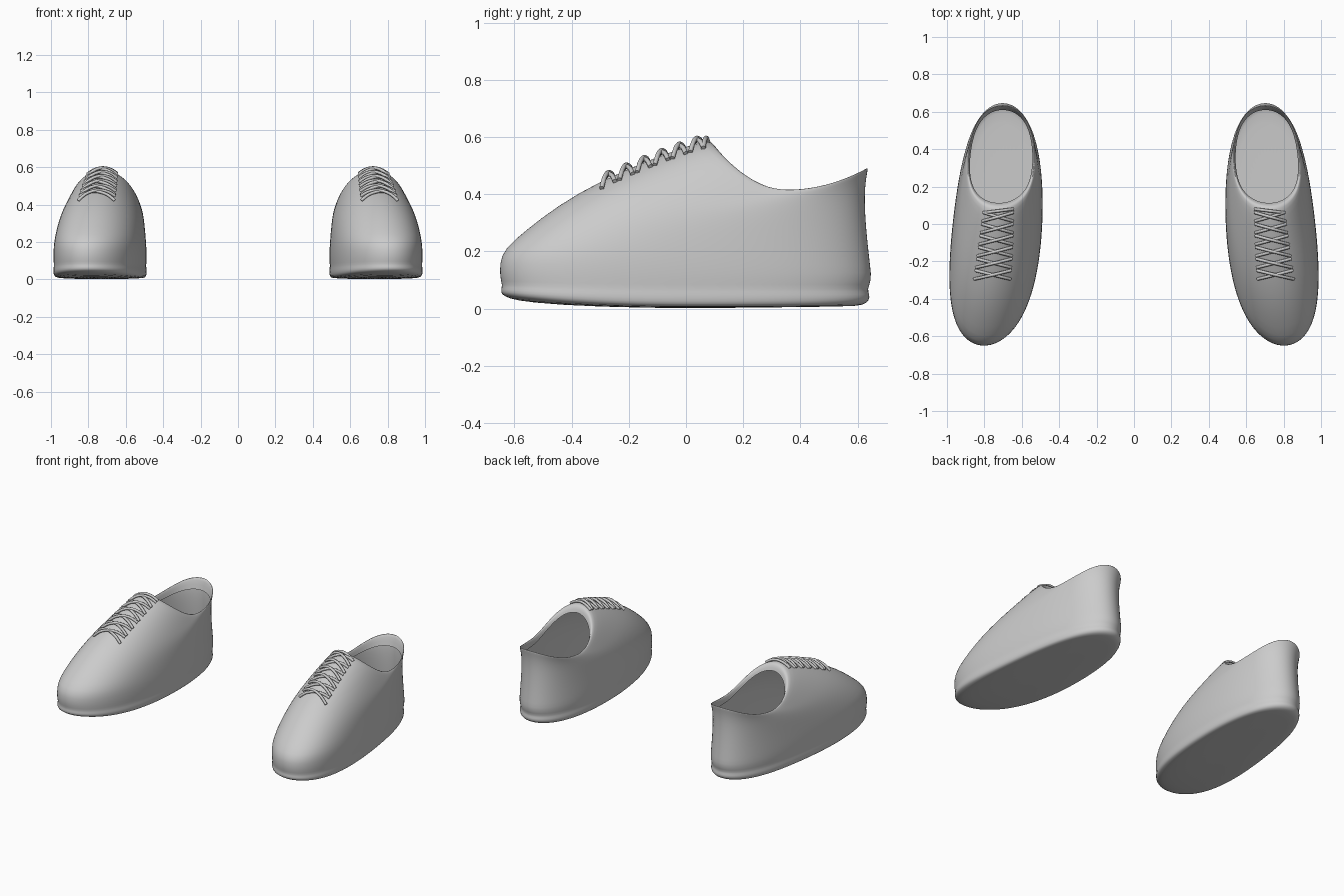
import bpy, bmesh, math
from mathutils import Vector
from mathutils.bvhtree import BVHTree

old = bpy.data.objects.get("Cube")
if old:
    bpy.data.objects.remove(old, do_unlink=True)

grey = bpy.data.materials.new("plain grey")
grey.use_nodes = True
grey.diffuse_color = (0.6, 0.6, 0.6, 1)
grey.node_tree.nodes["Principled BSDF"].inputs["Base Color"].default_value = (0.6, 0.6, 0.6, 1)

SEGMENTS = 56


def centre_x(y):
    """Curved centre line of a shoe, from toe to heel."""
    u = y / 0.65
    return 0.73 - 0.05 * u + 0.022 * u * u


def ring_points(yf, zf, yb, zb, zm, w):
    """Closed ring through a toe point, a heel point and a side height."""
    points = []
    for i in range(SEGMENTS):
        a = math.tau * i / SEGMENTS
        u = -math.cos(a)
        y = yf + (yb - yf) * (1 + u) / 2
        z = zm + ((zf if u < 0 else zb) - zm) * u * u
        width = w * (1 - 0.08 * u + 0.2 * u * u)
        points.append(Vector((centre_x(y) + width * math.sin(a), y, z)))
    return points


# Rings from sole to collar and over the lip:
# toe y, toe z, heel y, heel z, side z, half width
LEVELS = [
    (-0.30, 0.004, 0.30, 0.004, 0.001, 0.11),
    (-0.56, 0.022, 0.58, 0.008, 0.006, 0.21),
    (-0.62, 0.036, 0.622, 0.012, 0.009, 0.232),
    (-0.648, 0.05, 0.643, 0.03, 0.025, 0.24),
    (-0.648, 0.068, 0.643, 0.05, 0.05, 0.24),
    (-0.643, 0.082, 0.634, 0.068, 0.068, 0.236),
    (-0.652, 0.11, 0.651, 0.1, 0.1, 0.239),
    (-0.652, 0.16, 0.645, 0.15, 0.15, 0.239),
    (-0.638, 0.208, 0.638, 0.21, 0.2, 0.236),
    (-0.56, 0.275, 0.63, 0.29, 0.26, 0.229),
    (-0.45, 0.36, 0.626, 0.36, 0.31, 0.221),
    (-0.30, 0.448, 0.626, 0.41, 0.355, 0.21),
    (-0.10, 0.532, 0.63, 0.455, 0.39, 0.195),
    (0.03, 0.578, 0.636, 0.485, 0.41, 0.184),
    (0.08, 0.588, 0.636, 0.495, 0.418, 0.177),
    (0.10, 0.575, 0.625, 0.484, 0.411, 0.171),
    (0.112, 0.54, 0.61, 0.42, 0.375, 0.166),
]

# Shoe shells, mirrored into a pair
bm = bmesh.new()
rings = [[bm.verts.new(p) for p in ring_points(*level)] for level in LEVELS]
bm.faces.new(list(reversed(rings[0])))
for low, high in zip(rings, rings[1:]):
    for i in range(SEGMENTS):
        j = (i + 1) % SEGMENTS
        bm.faces.new((low[i], low[j], high[j], high[i]))
bmesh.ops.recalc_face_normals(bm, faces=bm.faces)
# The sole must face down
bm.faces.ensure_lookup_table()
if bm.faces[0].normal.z > 0:
    bmesh.ops.reverse_faces(bm, faces=bm.faces)
for face in bm.faces:
    face.smooth = True
surface = BVHTree.FromBMesh(bm)
mesh = bpy.data.meshes.new("shoe_uppers")
bm.to_mesh(mesh)
bm.free()
mesh.materials.append(grey)
shoes = bpy.data.objects.new("shoe_uppers", mesh)
bpy.context.collection.objects.link(shoes)
mirror = shoes.modifiers.new("pair", 'MIRROR')
mirror.use_mirror_merge = False
subsurf = shoes.modifiers.new("smooth", 'SUBSURF')
subsurf.levels = subsurf.render_levels = 1

# Criss-cross laces resting on the front of each shoe
curve = bpy.data.curves.new("laces", 'CURVE')
curve.dimensions = '3D'
curve.bevel_depth = 0.0085
curve.bevel_resolution = 2
curve.use_fill_caps = True
curve.materials.append(grey)


def add_lace(y0, y1, side, lift):
    """One strap from eyelet to eyelet across both shoes' fronts."""
    steps = 10
    points = []
    for k in range(steps + 1):
        t = 2 * k / steps - 1
        y = y0 + (y1 - y0) * (t + 1) / 2
        x = centre_x(y) + side * t * (0.083 - 0.05 * y)
        hit = surface.ray_cast(Vector((x, y, 2)), Vector((0, 0, -1)))[0]
        points.append((x, y, hit.z + 0.003 + lift * (1 - t * t)))
    for sign in (-1, 1):
        spline = curve.splines.new('POLY')
        spline.points.add(steps)
        for point, (x, y, z) in zip(spline.points, points):
            point.co = (sign * x, y, z, 1)
        spline.use_smooth = True


ROWS = 6
PITCH = 0.062
for row in range(ROWS):
    y = -0.295 + PITCH * row
    add_lace(y, y + PITCH * 0.75, 1, 0.008)
    add_lace(y, y + PITCH * 0.75, -1, 0.014)
add_lace(0.08, 0.06, 1, 0.008)

laces = bpy.data.objects.new("laces", curve)
bpy.context.collection.objects.link(laces)
